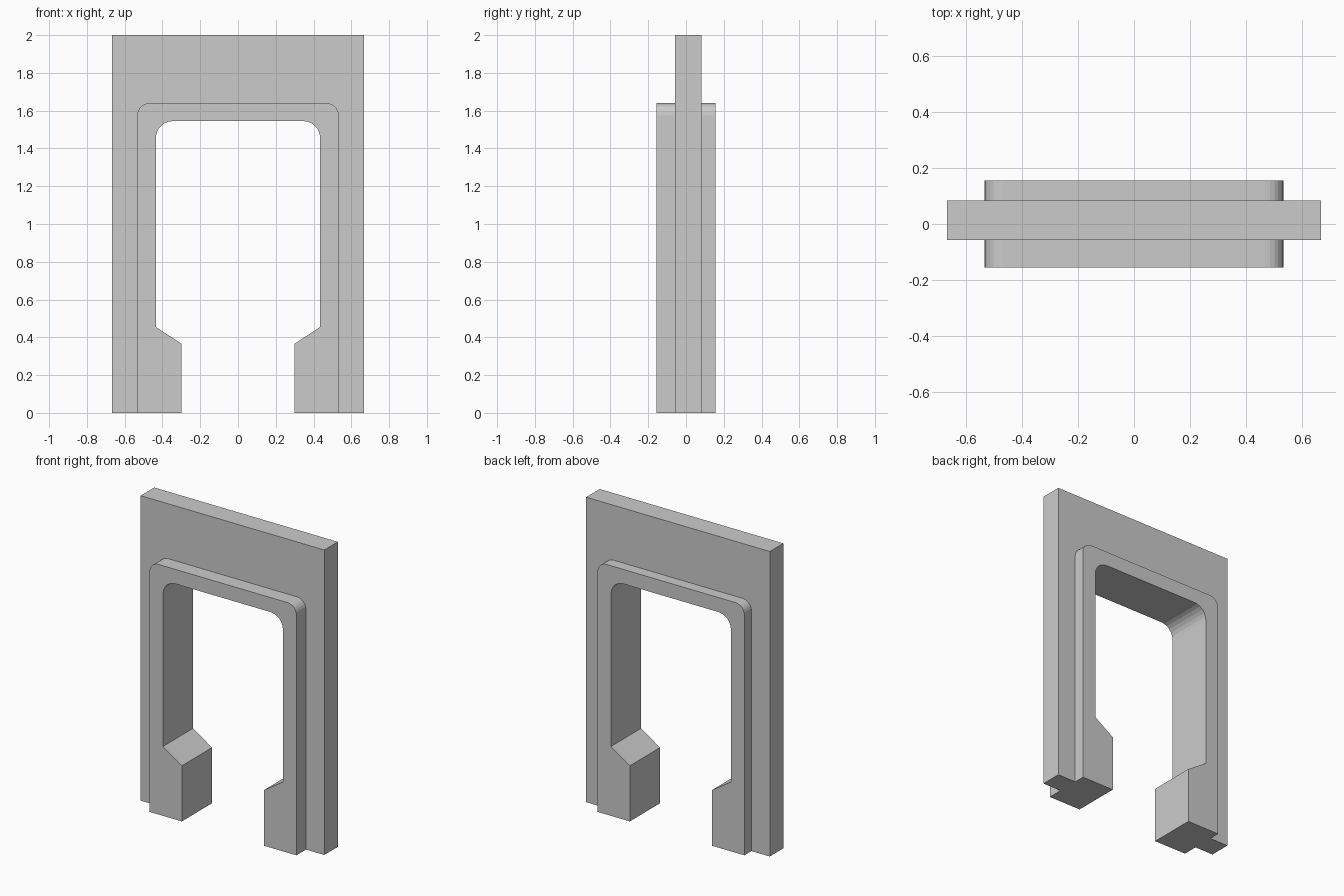
import bpy, bmesh
from math import sin, cos, pi

if "Cube" in bpy.data.objects:
    bpy.data.objects.remove(bpy.data.objects["Cube"])

SEGMENTS = 6


def arch(half_width, top, radius):
    """Right half of a round-cornered opening, from the lower right to the top."""
    cx, cz = half_width - radius, top - radius
    return [(cx + radius * cos(a), cz + radius * sin(a))
            for a in (i * pi / 2 / SEGMENTS for i in range(SEGMENTS + 1))]


def mirrored(half):
    """Full path from right to left made out of its right half."""
    return half + [(-x, z) for x, z in reversed(half)]


def prism(name, outer_half, inner_half, y0, y1):
    """Extrude the outline between an outer and an inner path along y."""
    outline = mirrored(outer_half) + mirrored(inner_half)[::-1]
    bm = bmesh.new()
    face = bm.faces.new([bm.verts.new((x, y0, z)) for x, z in outline])
    ext = bmesh.ops.extrude_face_region(bm, geom=[face])
    moved = [g for g in ext["geom"] if isinstance(g, bmesh.types.BMVert)]
    bmesh.ops.translate(bm, verts=moved, vec=(0, y1 - y0, 0))
    bmesh.ops.recalc_face_normals(bm, faces=bm.faces)
    mesh = bpy.data.meshes.new(name)
    bm.to_mesh(mesh)
    bm.free()
    obj = bpy.data.objects.new(name, mesh)
    bpy.context.collection.objects.link(obj)
    return obj


# Door frame with rounded top corners and wider tapered feet
opening = [(0.298, 0), (0.298, 0.365), (0.435, 0.455)] + arch(0.435, 1.545, 0.09)
frame = prism("door_frame", [(0.533, 0)] + arch(0.533, 1.64, 0.065),
              opening, -0.156, 0.156)

# Thin wall slab, its inner edge buried in the frame
wall = prism("wall", [(0.666, 0), (0.666, 2.0)],
             [(0.49, 0), (0.49, 1.59)], -0.057, 0.083)

# Join both into one solid
union = frame.modifiers.new("join_wall", 'BOOLEAN')
union.operation = 'UNION'
union.solver = 'EXACT'
union.object = wall
bpy.context.view_layer.objects.active = frame
frame.select_set(True)
bpy.ops.object.modifier_apply(modifier=union.name)
bpy.data.objects.remove(wall)
frame.name = "doorway_wall"
